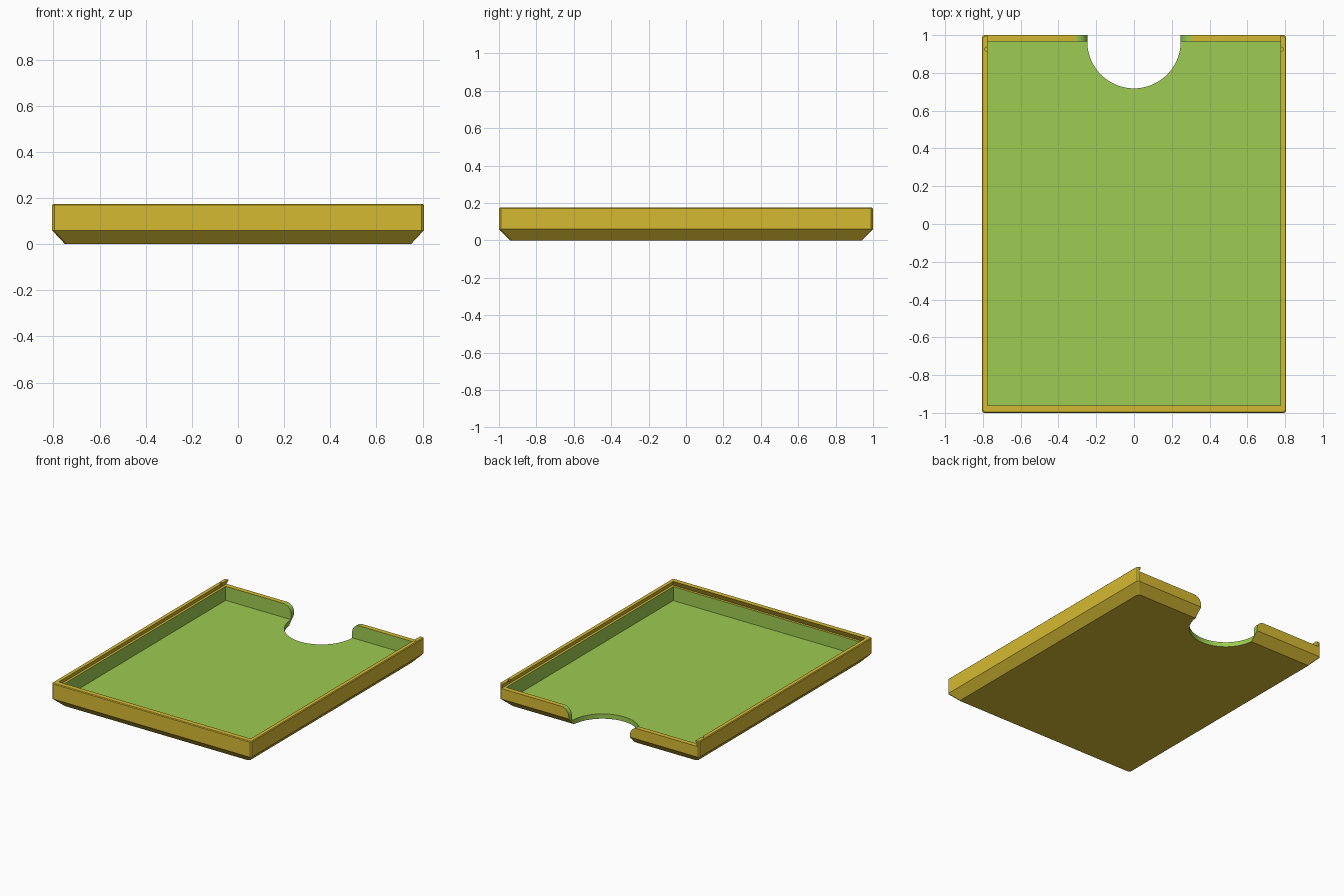
import bpy
import bmesh
import math

cube = bpy.data.objects.get("Cube")
if cube:
    bpy.data.objects.remove(cube, do_unlink=True)


def material(name, rgb):
    mat = bpy.data.materials.new(name)
    mat.use_nodes = True
    colour = (*rgb, 1.0)
    mat.diffuse_color = colour
    mat.node_tree.nodes["Principled BSDF"].inputs["Base Color"].default_value = colour
    return mat


MATERIALS = [material("golden yellow", (0.67, 0.49, 0.032)),
             material("leaf green", (0.337, 0.597, 0.085))]
YELLOW, GREEN = 0, 1


def loft(name, rings, colour):
    """Closed solid through matching rings of points."""
    bm = bmesh.new()
    loops = [[bm.verts.new(p) for p in ring] for ring in rings]
    bm.faces.new(loops[0])
    bm.faces.new(loops[-1])
    n = len(loops[0])
    for a, b in zip(loops, loops[1:]):
        for i in range(n):
            j = (i + 1) % n
            bm.faces.new((a[i], a[j], b[j], b[i]))
    bmesh.ops.recalc_face_normals(bm, faces=bm.faces)
    for face in bm.faces:
        face.material_index = colour
    mesh = bpy.data.meshes.new(name)
    bm.to_mesh(mesh)
    bm.free()
    for mat in MATERIALS:
        mesh.materials.append(mat)
    obj = bpy.data.objects.new(name, mesh)
    bpy.context.collection.objects.link(obj)
    return obj


def rectangle(x, y0, y1, z):
    return [(-x, y0, z), (x, y0, z), (x, y1, z), (-x, y1, z)]


def clipped_rectangle(x, y, z, c=0.01):
    corners = [(x - c, -y), (x, c - y), (x, y - c), (x - c, y)]
    corners += [(-px, -py) for px, py in corners]
    return [(px, py, z) for px, py in corners]


def circle(x, y, z, r, sides):
    steps = [math.tau * i / sides for i in range(sides)]
    return [(x + r * math.cos(t), y + r * math.sin(t), z) for t in steps]


# Tray body with a chamfered underside
tray = loft("sliding_lid_tray", [
    clipped_rectangle(0.75, 0.94, 0),
    clipped_rectangle(0.806, 1.0, 0.06),
    clipped_rectangle(0.806, 1.0, 0.17),
    clipped_rectangle(0.801, 0.995, 0.175)], YELLOW)

# Main compartment
cutters = [loft("compartment_cutter", [
    rectangle(0.775, -0.96, 0.965, 0.035),
    rectangle(0.775, -0.96, 0.965, 0.15)], GREEN)]

# Undercut lid groove, open at the back
cutters.append(loft("lid_groove_cutter", [
    rectangle(0.793, -0.978, 1.1, 0.137),
    rectangle(0.773, -0.958, 1.1, 0.18)], YELLOW))

# Round thumb notch through the floor
NOTCH = 0.247
cutters.append(loft("thumb_notch_cutter", [
    circle(0, 0.965, z, NOTCH, 96) for z in (-0.1, 0.3)], GREEN))

# Back wall gap with rounded upper corners
radius = 0.06
arc = [math.pi / 2 * i / 12 for i in range(13)]
side = [(NOTCH, -0.1)]
side += [(NOTCH + radius - radius * math.cos(t), 0.077 + radius * math.sin(t)) for t in arc]
side.append((NOTCH + radius, 0.3))
outline = side + [(-x, z) for x, z in reversed(side)]
cutters.append(loft("wall_gap_cutter", [
    [(x, y, z) for x, z in outline] for y in (0.95, 1.1)], GREEN))

# Small lid catches near the back corners
for sign, label in ((1, "left"), (-1, "right")):
    cutters.append(loft(label + "_catch_cutter", [
        circle(sign * 0.778, 0.925, z, 0.012, 8) for z in (0.14, 0.3)], YELLOW))

for cutter in cutters:
    mod = tray.modifiers.new(cutter.name, "BOOLEAN")
    mod.operation = "DIFFERENCE"
    mod.solver = "EXACT"
    mod.object = cutter

# Bake the cuts and drop the helpers
bpy.context.view_layer.update()
graph = bpy.context.evaluated_depsgraph_get()
baked = bpy.data.meshes.new_from_object(tray.evaluated_get(graph))
tray.modifiers.clear()
tray.data = baked
for cutter in cutters:
    bpy.data.objects.remove(cutter, do_unlink=True)

# Smooth the curves, keep the corners crisp
bpy.ops.object.select_all(action="DESELECT")
tray.select_set(True)
bpy.context.view_layer.objects.active = tray
bpy.ops.object.shade_smooth_by_angle(angle=math.radians(25))
